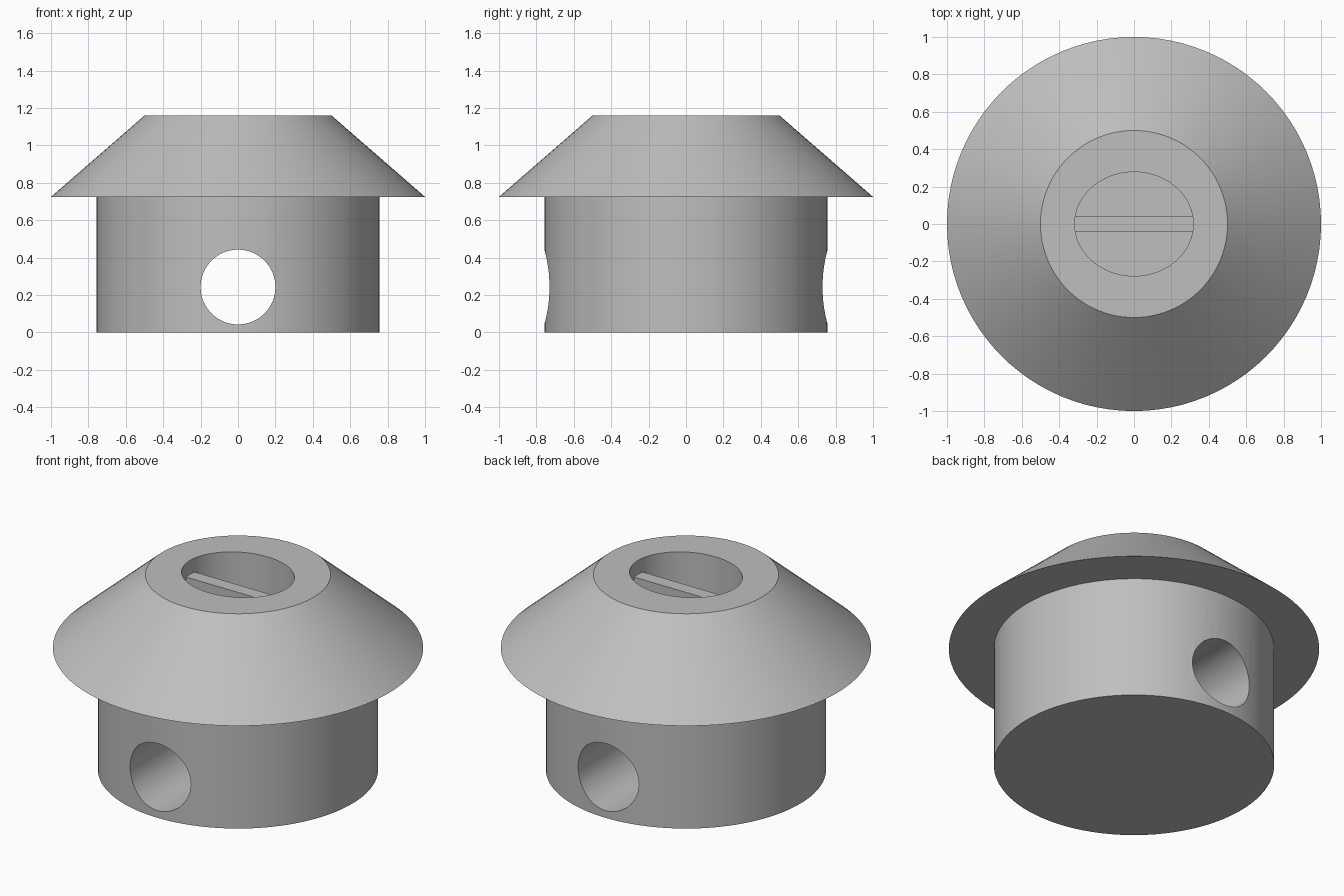
import bpy
import bmesh
import math

cube = bpy.data.objects.get("Cube")
if cube:
    bpy.data.objects.remove(cube, do_unlink=True)

SEGMENTS = 96
TOP, RIM, FLOOR = 1.16, 0.725, 0.72

grey = bpy.data.materials.new("plain grey")
grey.use_nodes = True
colour = (0.52, 0.52, 0.52, 1)
grey.diffuse_color = colour
grey.node_tree.nodes["Principled BSDF"].inputs["Base Color"].default_value = colour


def lathe(name, profile):
    """Stack rings of (radius, height) and cap both ends."""
    bm = bmesh.new()
    rings = []
    for r, z in profile:
        rings.append([bm.verts.new((r * math.cos(a), r * math.sin(a), z))
                      for a in (2 * math.pi * i / SEGMENTS for i in range(SEGMENTS))])
    for low, high in zip(rings, rings[1:]):
        for i in range(SEGMENTS):
            j = (i + 1) % SEGMENTS
            bm.faces.new((low[i], low[j], high[j], high[i]))
    bm.faces.new(rings[0][::-1])
    bm.faces.new(rings[-1])
    mesh = bpy.data.meshes.new(name)
    bm.to_mesh(mesh)
    bm.free()
    obj = bpy.data.objects.new(name, mesh)
    bpy.context.collection.objects.link(obj)
    mesh.materials.append(grey)
    return obj


def cut(target, cutter):
    """Subtract the cutter from the target and discard it."""
    mod = target.modifiers.new("cut", "BOOLEAN")
    mod.operation = "DIFFERENCE"
    mod.solver = "EXACT"
    mod.object = cutter
    bpy.context.view_layer.objects.active = target
    bpy.ops.object.modifier_apply(modifier=mod.name)
    bpy.data.objects.remove(cutter, do_unlink=True)


# Round base with an overhanging conical cap
body = lathe("body", [(0.757, 0), (0.757, RIM), (1, RIM), (0.5, TOP)])

# Round hole running front to back through the base
bpy.ops.mesh.primitive_cylinder_add(vertices=64, radius=0.2, depth=3,
                                    location=(0, 0, 0.243),
                                    rotation=(math.pi / 2, 0, 0))
cut(body, bpy.context.object)

# Oval recess sunk into the top
bpy.ops.mesh.primitive_cylinder_add(vertices=SEGMENTS, radius=1, depth=1,
                                    location=(0, 0, FLOOR + 0.5))
recess = bpy.context.object
recess.scale = (0.317, 0.278, 1)
cut(body, recess)

bpy.ops.object.select_all(action="DESELECT")
body.select_set(True)
bpy.context.view_layer.objects.active = body
bpy.ops.object.shade_smooth_by_angle(angle=math.radians(25))

# Narrow bar across the recess, its top below the cap
bar_top = TOP - 0.083
bpy.ops.mesh.primitive_cube_add(size=1, location=(0, 0, (FLOOR + bar_top) / 2))
bar = bpy.context.object
bar.name = "recess_bar"
bar.scale = (0.634, 0.08, bar_top - FLOOR)
bar.data.materials.append(grey)
